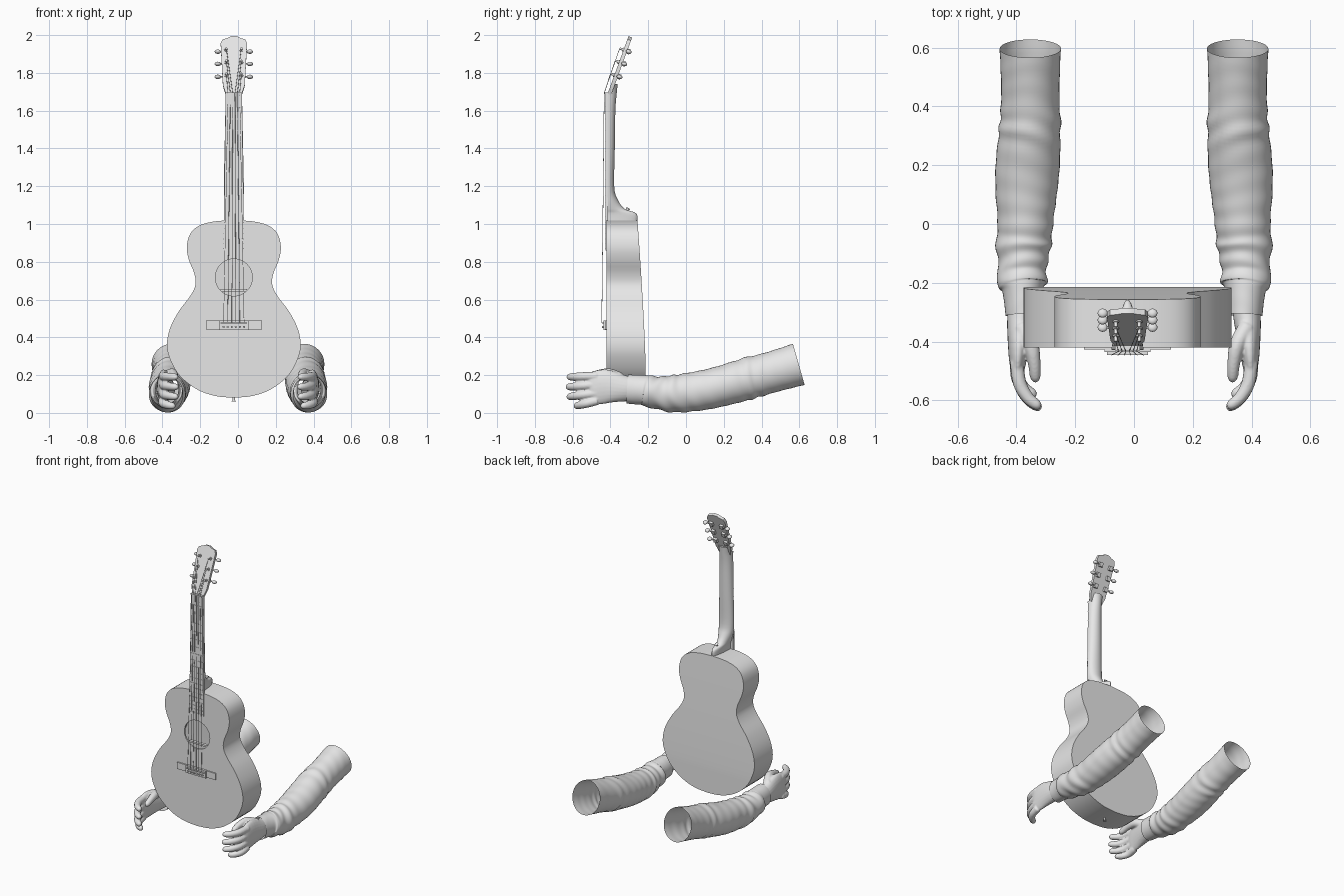
import bpy, bmesh, math
from mathutils import Vector, Matrix

cube = bpy.data.objects.get("Cube")
if cube:
    bpy.data.objects.remove(cube, do_unlink=True)

grey = bpy.data.materials.new("plain_grey")
grey.use_nodes = True
grey.diffuse_color = (0.8, 0.8, 0.8, 1)
grey.node_tree.nodes["Principled BSDF"].inputs["Base Color"].default_value = (0.8, 0.8, 0.8, 1)

CX = -0.022      # guitar centre line
FRONT = -0.42    # soundboard plane


def finish(bm, name, angle=35, voxel=0):
    bmesh.ops.recalc_face_normals(bm, faces=bm.faces)
    mesh = bpy.data.meshes.new(name)
    bm.to_mesh(mesh)
    bm.free()
    ob = bpy.data.objects.new(name, mesh)
    bpy.context.collection.objects.link(ob)
    mesh.materials.append(grey)
    bpy.ops.object.select_all(action='DESELECT')
    ob.select_set(True)
    bpy.context.view_layer.objects.active = ob
    if voxel:
        mod = ob.modifiers.new("merge", 'REMESH')
        mod.mode, mod.voxel_size = 'VOXEL', voxel
        mod = ob.modifiers.new("soften", 'SMOOTH')
        mod.iterations = 4
        for m in ("merge", "soften"):
            bpy.ops.object.modifier_apply(modifier=m)
    bpy.ops.object.shade_smooth_by_angle(angle=math.radians(angle))
    return ob


def spline(pts, n):
    """Smooth curve through points of any dimension."""
    pts = [Vector(p) for p in pts]
    ext = [2 * pts[0] - pts[1]] + pts + [2 * pts[-1] - pts[-2]]
    out = []
    for a, b, c, d in zip(ext, ext[1:], ext[2:], ext[3:]):
        for i in range(n):
            t = i / n
            out.append(0.5 * (2 * b + (c - a) * t + (2 * a - 5 * b + 4 * c - d) * t * t
                              + (3 * b - a - 3 * c + d) * t ** 3))
    return out + [pts[-1]]


def loft(bm, rings, caps=True):
    rows = [[bm.verts.new(p) for p in r] for r in rings]
    for r0, r1 in zip(rows, rows[1:]):
        for i in range(len(r0)):
            j = (i + 1) % len(r0)
            bm.faces.new((r0[i], r0[j], r1[j], r1[i]))
    if caps:
        bm.faces.new(rows[0])
        bm.faces.new(rows[-1])


def tube(path, sides, side=1, ripple=lambda y, a: 1):
    """Elliptical rings along a path of x, y, z, side radius, height radius."""
    pts = [Vector(p[:3]) for p in path]
    rings = []
    for i, p in enumerate(path):
        t = (pts[min(i + 1, len(pts) - 1)] - pts[max(i - 1, 0)]).normalized()
        u = t.cross(Vector((0, 0, 1))).normalized()
        v = u.cross(t)
        ring = []
        for k in range(sides):
            a = math.tau * k / sides
            q = pts[i] + (u * p[3] * math.cos(a) + v * p[4] * math.sin(a)) * ripple(p[1], a)
            ring.append((q.x * side, q.y, q.z))
        rings.append(ring)
    return rings


def box(name, lo, hi, matrix=Matrix()):
    lo, hi = Vector(lo), Vector(hi)
    bm = bmesh.new()
    bmesh.ops.create_cube(bm, size=1, matrix=matrix @ Matrix.Translation((lo + hi) / 2)
                          @ Matrix.Diagonal((*(hi - lo), 1)))
    return finish(bm, name)


def rod(name, p, q, r, sides=12, r2=None):
    p, q = Vector(p), Vector(q)
    rot = (q - p).to_track_quat('Z', 'Y').to_matrix().to_4x4()
    bm = bmesh.new()
    bmesh.ops.create_cone(bm, cap_ends=True, segments=sides, radius1=r, radius2=r2 or r,
                          depth=(q - p).length, matrix=Matrix.Translation((p + q) / 2) @ rot)
    return finish(bm, name)


# Guitar body: mirrored outline, arched back, soundboard with a round hole
half = spline([(0, .08), (.1, .09), (.2, .127), (.29, .2), (.34, .29), (.354, .365), (.337, .45),
               (.29, .54), (.23, .62), (.203, .68), (.21, .74), (.238, .81), (.249, .88),
               (.23, .95), (.18, .993), (.1, 1.014), (0, 1.02)], 4)
bm = bmesh.new()
loops = []
for back in (False, True):
    sides = []
    for s in (1, -1):
        sides.append([bm.verts.new((CX + s * x, -.214 - .043 * max(0, (z - .25) / .77) ** 1.3
                                    if back else FRONT, z)) for x, z in half[1:-1]])
    ends = [bm.verts.new((CX, (-.214, -.257)[i] if back else FRONT, half[-i][1])) for i in (0, 1)]
    loops.append([ends[0]] + sides[0] + [ends[1]] + sides[1][::-1])
    if back:
        r, l = sides
        for i in range(len(r) - 1):
            bm.faces.new((r[i], r[i + 1], l[i + 1], l[i]))
        bm.faces.new((ends[0], r[0], l[0]))
        bm.faces.new((ends[1], l[-1], r[-1]))
n = len(loops[0])
for i in range(n):
    j = (i + 1) % n
    bm.faces.new((loops[0][i], loops[0][j], loops[1][j], loops[1][i]))
rim = [[bm.verts.new((CX + .098 * math.cos(math.tau * k / 48), y, .717 + .098 * math.sin(math.tau * k / 48)))
        for k in range(48)] for y in (FRONT, FRONT + .01)]
edges = [bm.edges.get((loops[0][i], loops[0][(i + 1) % n])) for i in range(n)]
edges += [bm.edges.new((rim[0][k], rim[0][(k + 1) % 48])) for k in range(48)]
bmesh.ops.triangle_fill(bm, use_beauty=True, edges=edges)
for k in range(48):
    j = (k + 1) % 48
    bm.faces.new((rim[0][k], rim[0][j], rim[1][j], rim[1][k]))
finish(bm, "guitar_body")
box("inner_brace", (CX - .07, FRONT + .01, .643), (CX + .07, FRONT + .03, .655))

# Neck with flared heel: half-round sections (height, half width, back)
bm = bmesh.new()
rings = []
for z, w, back in spline([(1.0, .03, -.26), (1.055, .032, -.262), (1.08, .04, -.325), (1.13, .05, -.362),
                          (1.2, .053, -.38), (1.4, .049, -.377), (1.6, .045, -.374),
                          (1.69, .043, -.367), (1.74, .042, -.362)], 4):
    f = FRONT + .004 + max(0, z - 1.69) * .4
    rings.append([(CX + w * math.cos(math.pi * k / 14), f + (back - f) * math.sin(math.pi * k / 14), z)
                  for k in range(15)])
loft(bm, rings)
finish(bm, "neck")

# Fretboard, frets and nut
bm = bmesh.new()
loft(bm, [[(CX + x, y, z) for x, y in ((-w, -.427), (w, -.427), (w, -.414), (-w, -.414))]
          for z, w in ((.86, .055), (1.69, .043))])
finish(bm, "fretboard")
for k in range(1, 20):
    z = .46 + 1.23 * 2 ** (-k / 12)
    w = .043 + (1.69 - z) * .0145
    if z > .87:
        box("fret", (CX - w, -.429, z - .0015), (CX + w, -.426, z + .0015))
box("nut", (CX - .043, -.431, 1.688), (CX + .043, -.41, 1.697))

# Headstock leaning back, in its own tilted frame
tilt = Matrix.Translation((CX, -.415, 1.69)) @ Matrix.Rotation(math.radians(-20), 4, 'X')
right = [(.043, 0), (.058, .05), (.07, .285), (.06, .306), (.035, .313), (.015, .324)]
outline = right + [(-x, z) for x, z in reversed(right)]
bm = bmesh.new()
loft(bm, [[tilt @ Vector((x, y, z)) for x, z in outline] for y in (0, .02)])
finish(bm, "headstock")

# Tuners and strings
for s in (1, -1):
    for i, h in enumerate((.105, .178, .247)):
        post = tilt @ Vector((s * .04, -.022, h))
        rod("tuner_post", tilt @ Vector((s * .04, .02, h)), post, .006)
        rod("tuner_collar", tilt @ Vector((s * .04, .0, h)), tilt @ Vector((s * .04, -.005, h)), .011)
        box("tuner_gear", (s * .04 - .013, .02, h - .014), (s * .04 + .013, .036, h + .014), tilt)
        rod("tuner_shaft", tilt @ Vector((s * .04, .029, h)), tilt @ Vector((s * .08, .029, h)), .004)
        bm = bmesh.new()
        bmesh.ops.create_uvsphere(bm, u_segments=16, v_segments=8, radius=1, matrix=tilt
                                  @ Matrix.Translation((s * .085, .029, h)) @ Matrix.Diagonal((.017, .016, .011, 1)))
        finish(bm, "tuner_button", 60)
        slot = s * (.006 + .0125 * (2 - i))
        top = (CX + slot, -.433, 1.693)
        foot = (CX + slot * 1.75, -.446, .475)
        rod("string", foot, top, .0014, 6)
        rod("string_end", top, post, .0014, 6)
        rod("bridge_pin", (foot[0], -.43, .455), (foot[0], -.446, .455), .006)

# Bridge
box("bridge_wings", (CX - .148, -.428, .442), (CX + .148, -.419, .488))
box("bridge_block", (CX - .078, -.436, .438), (CX + .078, -.419, .49))
box("bridge_saddle", (CX - .07, -.446, .472), (CX + .07, -.43, .478))

# Strap buttons
for a, b in (((CX, -.315, .085), (CX, -.315, .06)), ((CX, -.32, 1.06), (CX, -.305, 1.085))):
    a, b = Vector(a), Vector(b)
    rod("strap_button_stem", a, b, .007)
    rod("strap_button_head", a.lerp(b, .75), b, .009, 16, .012)


def folds(y, a):
    """Cloth wrinkles, strongest near the wrist and the elbow."""
    amp = .03 * (math.exp(-((y + .1) / .11) ** 2) + math.exp(-((y - .34) / .05) ** 2)) + .006
    if y < -.21:
        amp = .004
    return 1 + amp * math.sin(85 * y + 2.2 * math.sin(a + 6 * y) + 1.3 * math.cos(2 * a))


sleeve = spline([(.353, .597, .257, .104, .113), (.353, .45, .215, .099, .108), (.354, .33, .182, .104, .111),
                 (.362, .2, .145, .109, .107), (.367, .1, .122, .104, .105), (.37, 0, .107, .094, .102),
                 (.376, -.07, .101, .094, .098), (.38, -.15, .106, .082, .086), (.381, -.2, .116, .086, .083),
                 (.379, -.228, .121, .069, .079), (.376, -.31, .126, .061, .077)], 10)
palm = spline([(.378, -.26, .125, .046, .062), (.386, -.33, .13, .046, .07), (.393, -.42, .14, .036, .09),
               (.396, -.48, .132, .027, .088), (.395, -.51, .128, .018, .075)], 4)
thumb = spline([(.385, -.35, .185, .03, .03), (.352, -.41, .208, .027, .028), (.34, -.47, .203, .022, .023),
                (.336, -.52, .188, .018, .019), (.335, -.538, .182, .008, .008)], 4)

# Arms: open sleeve, and a hand merged from palm, thumb and four curled fingers
for side, label in ((1, "left"), (-1, "right")):
    bm = bmesh.new()
    loft(bm, tube(sleeve, 40, side, folds), caps=False)
    finish(bm, label + "_sleeve", 80)

    bm = bmesh.new()
    loft(bm, tube(palm, 24, side))
    loft(bm, tube(thumb, 16, side))
    for z0, z1, reach in ((.195, .19, .97), (.15, .137, 1), (.105, .085, .97), (.064, .036, .72)):
        path = []
        for x, y, r in ((.4, -.47, .023), (.388, -.545, .023), (.36, -.595, .021), (.33, -.62, .018),
                        (.316, -.628, .009)):
            t = (-.47 - y) / .158
            path.append((x + (1 - reach) * .06 * t, -.47 + (y + .47) * reach, z0 + (z1 - z0) * t, r, r))
        loft(bm, tube(spline(path, 4), 16, side))
    finish(bm, label + "_hand", 80, voxel=.005)
